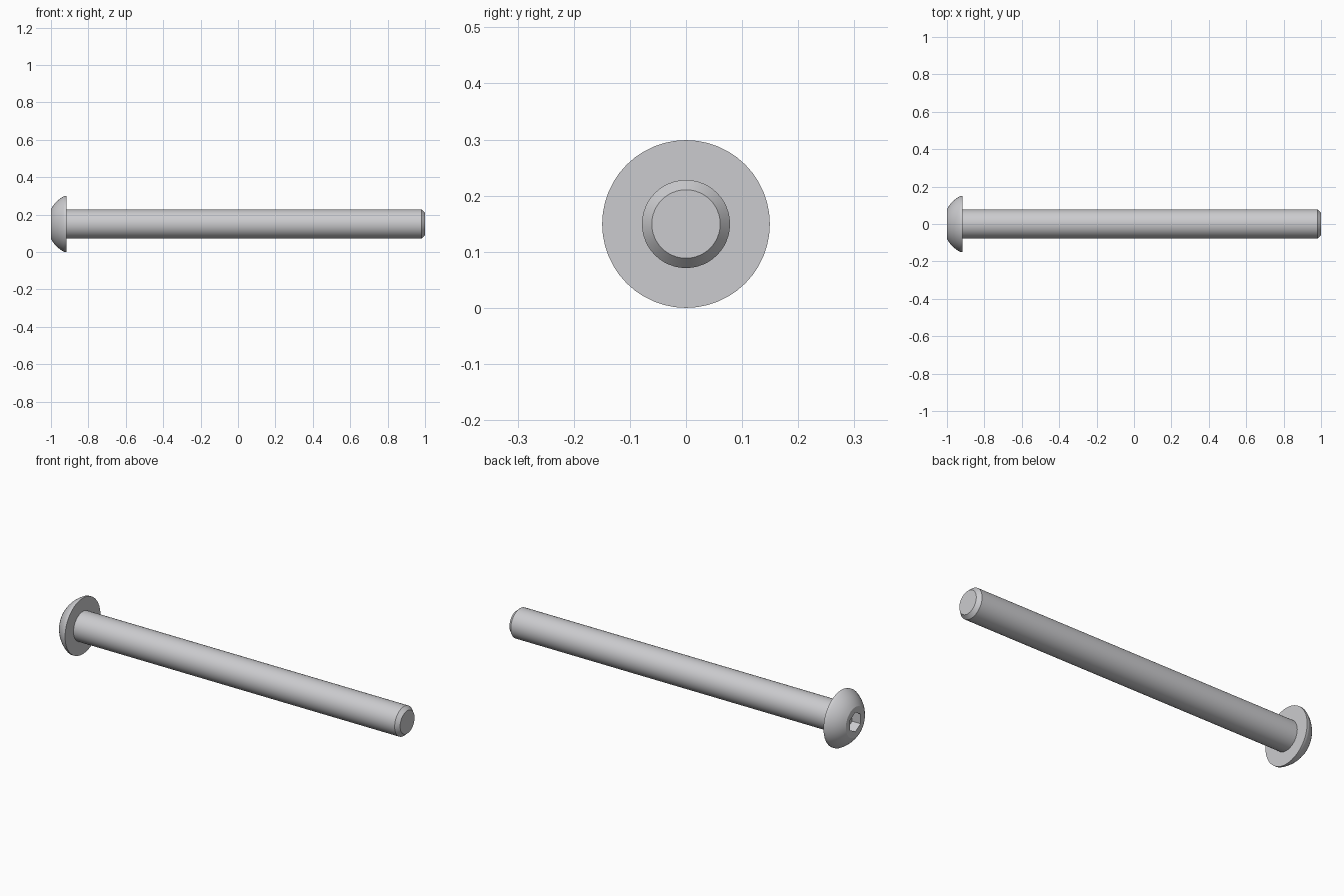
import bpy, bmesh, math

if "Cube" in bpy.data.objects:
    bpy.data.objects.remove(bpy.data.objects["Cube"])

SEG = 48
AXIS_Z = 0.1495          # height of the screw axis
HEAD_R, SHAFT_R = 0.1495, 0.0785
HEAD_BACK = -0.9166      # underside of the head
SOCKET = 0.045           # half the width across flats

steel = bpy.data.materials.new("steel grey")
steel.diffuse_color = (0.6, 0.6, 0.62, 1)
steel.use_nodes = True
steel.node_tree.nodes["Principled BSDF"].inputs["Base Color"].default_value = steel.diffuse_color


def circle(r):
    return lambda a: r


def hexagon(r):
    # distance to a hexagon's edge, corners pointing up and down
    step = math.pi / 3
    return lambda a: r / math.cos((a + step / 2) % step - step / 2)


def lathe(name, rings, cap_start=False, cap_end=False):
    """Skin a list of (x, radius function) rings around the x axis."""
    bm = bmesh.new()
    loops = []
    for x, radius in rings:
        loop = []
        for i in range(SEG):
            a = 2 * math.pi * i / SEG
            r = radius(a)
            loop.append(bm.verts.new((x, r * math.cos(a), AXIS_Z + r * math.sin(a))))
        loops.append(loop)
    for p, q in zip(loops, loops[1:]):
        for i in range(SEG):
            j = (i + 1) % SEG
            bm.faces.new((p[i], p[j], q[j], q[i]))
    if cap_start:
        bm.faces.new(loops[0])
    if cap_end:
        bm.faces.new(loops[-1])
    bmesh.ops.recalc_face_normals(bm, faces=bm.faces)
    mesh = bpy.data.meshes.new(name)
    bm.to_mesh(mesh)
    bm.free()
    mesh.materials.append(steel)
    obj = bpy.data.objects.new(name, mesh)
    bpy.context.collection.objects.link(obj)
    bpy.ops.object.select_all(action="DESELECT")
    obj.select_set(True)
    bpy.context.view_layer.objects.active = obj
    bpy.ops.object.shade_smooth_by_angle(angle=math.radians(25))
    return obj


# Button head: hex socket, flat front, domed side, thin rim, flat underside
dome_r, dome_x = 0.168, -0.852
a0 = math.asin(0.08 / dome_r)
a1 = math.asin(0.148 / dome_r)
dome = []
for k in range(9):
    t = a0 + (a1 - a0) * k / 8
    dome.append((dome_x - dome_r * math.cos(t), circle(dome_r * math.sin(t))))
dome[0] = (-1.0, circle(0.08))
head = [(-0.95, hexagon(SOCKET)), (-1.0, hexagon(SOCKET))] + dome + [
    (-0.928, circle(HEAD_R)),
    (HEAD_BACK, circle(HEAD_R)),
    (HEAD_BACK, circle(SHAFT_R)),
]
lathe("button_head", head, cap_start=True)

# Plain shaft with a chamfered tip
lathe("shaft", [
    (HEAD_BACK, circle(SHAFT_R)),
    (0.98, circle(SHAFT_R)),
    (1.0, circle(0.061)),
], cap_end=True)
